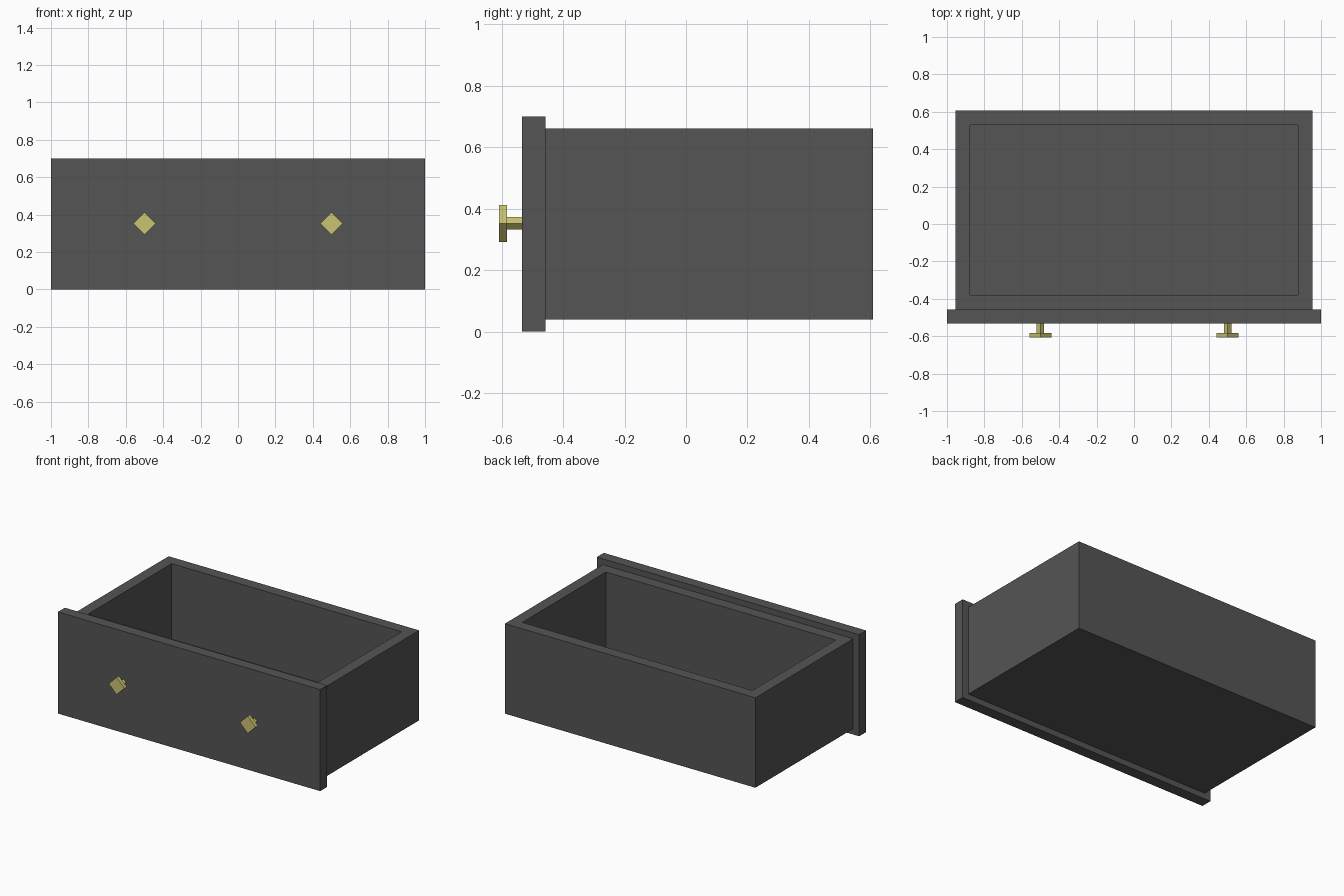
import bpy, bmesh, math
from mathutils import Matrix

if "Cube" in bpy.data.objects:
    bpy.data.objects.remove(bpy.data.objects["Cube"])


def material(name, rgb):
    m = bpy.data.materials.new(name)
    m.diffuse_color = (*rgb, 1.0)
    m.use_nodes = True
    m.node_tree.nodes["Principled BSDF"].inputs["Base Color"].default_value = m.diffuse_color
    return m


GREY = material("dark grey", (0.09, 0.09, 0.09))
BRASS = material("pale brass", (0.60, 0.55, 0.17))


def finish(bm, name, mat):
    bmesh.ops.recalc_face_normals(bm, faces=bm.faces)
    me = bpy.data.meshes.new(name)
    bm.to_mesh(me)
    bm.free()
    me.materials.append(mat)
    ob = bpy.data.objects.new(name, me)
    bpy.context.collection.objects.link(ob)
    return ob


def box_mesh(lo, hi):
    bm = bmesh.new()
    bmesh.ops.create_cube(bm, size=1)
    for v in bm.verts:
        v.co = [lo[i] if v.co[i] < 0 else hi[i] for i in range(3)]
    return bm


# Front panel, slightly larger than the drawer body
finish(box_mesh((-1, -0.533, 0), (1, -0.457, 0.70)), "front_panel", GREY)

# Drawer body: inset the top face for the rim, then sink it to the floor
WALL = 0.078
bm = box_mesh((-0.955, -0.457, 0.04), (0.955, 0.608, 0.66))
bm.normal_update()
top = max(bm.faces, key=lambda f: f.calc_center_median().z)
bmesh.ops.inset_region(bm, faces=[top], thickness=WALL, use_even_offset=True)
sunk = bmesh.ops.extrude_discrete_faces(bm, faces=[top])["faces"][0]
for v in sunk.verts:
    v.co.z = 0.04 + WALL
finish(bm, "drawer_body", GREY)


def prism(bm, x, z, radius, y0, y1):
    # four-sided prism along y, standing on its corner
    mat = Matrix.Translation((x, (y0 + y1) / 2, z)) @ Matrix.Rotation(math.pi / 2, 4, 'X')
    start = len(bm.verts)
    bmesh.ops.create_cube(bm, size=1)
    bm.verts.ensure_lookup_table()
    s = radius * math.sqrt(2)
    shape = mat @ Matrix.Rotation(math.pi / 4, 4, 'Z') @ Matrix.Diagonal((s, s, y1 - y0, 1))
    bmesh.ops.transform(bm, matrix=shape, verts=bm.verts[start:])


# Two knobs: thin stem and diamond head
for side, x in (("left", -0.5), ("right", 0.5)):
    bm = bmesh.new()
    prism(bm, x, 0.352, 0.02, -0.583, -0.533)
    prism(bm, x, 0.352, 0.06, -0.608, -0.583)
    finish(bm, side + "_knob", BRASS)
